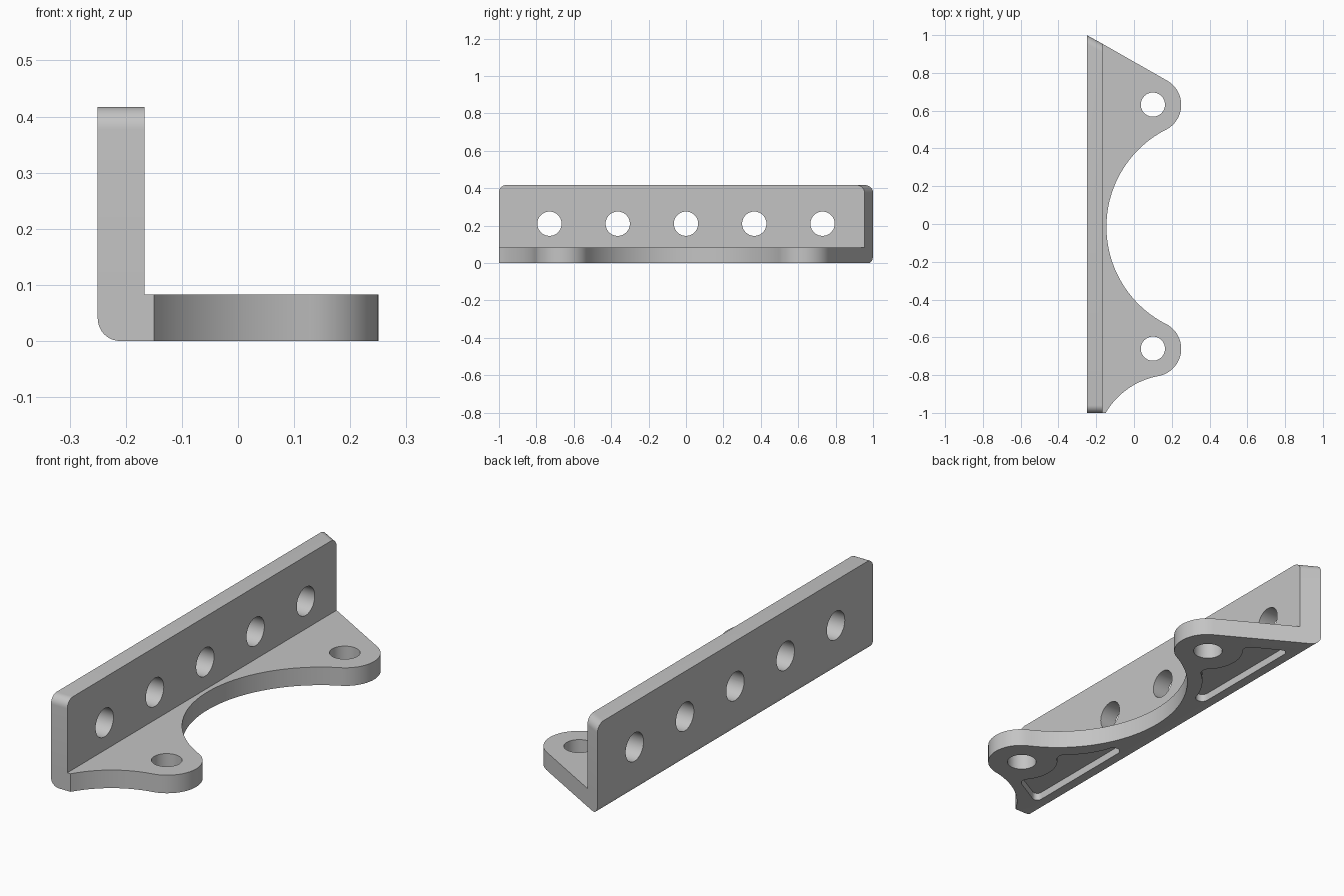
import bpy, bmesh, math
from mathutils import Vector

cube = bpy.data.objects.get("Cube")
if cube:
    bpy.data.objects.remove(cube, do_unlink=True)

THICK, HEIGHT, BACK, INNER = 0.083, 0.417, -0.25, -0.167
END_Y = 0.954      # where the slanted end meets the inner wall face
MIRROR_Y = -0.015  # centre of the large scallop

grey = bpy.data.materials.new("light grey")
grey.use_nodes = True
grey.diffuse_color = (0.55, 0.55, 0.55, 1)
grey.node_tree.nodes["Principled BSDF"].inputs["Base Color"].default_value = (0.55, 0.55, 0.55, 1)


def arc(a, b, c, n):
    """Points on the circle from a through b to c."""
    a, b, c = Vector(a), Vector(b), Vector(c)
    p, q = b - a, c - a
    d = 2 * p.cross(q)
    o = a + Vector((q.y * p.dot(p) - p.y * q.dot(q), p.x * q.dot(q) - q.x * p.dot(p))) / d
    start = math.atan2(*(a - o).yx)
    sweep = (math.atan2(*(c - o).yx) - start) % math.tau
    if d < 0:
        sweep -= math.tau
    r = (a - o).length
    return [o + r * Vector((math.cos(start + sweep * i / n), math.sin(start + sweep * i / n)))
            for i in range(n + 1)]


def join(*runs):
    """Chain point runs, dropping repeated joints."""
    out = []
    for p in (Vector(p) for run in runs for p in run):
        if not out or (p - out[-1]).length > 1e-4:
            out.append(p)
    return out


def finish(bm, name):
    bmesh.ops.recalc_face_normals(bm, faces=bm.faces)
    mesh = bpy.data.meshes.new(name)
    bm.to_mesh(mesh)
    bm.free()
    mesh.materials.append(grey)
    obj = bpy.data.objects.new(name, mesh)
    bpy.context.collection.objects.link(obj)
    return obj


def raise_faces(bm, faces, height):
    new = bmesh.ops.extrude_face_region(bm, geom=faces, use_keep_orig=True)["geom"]
    moved = [g for g in new if isinstance(g, bmesh.types.BMVert)]
    bmesh.ops.translate(bm, verts=moved, vec=(0, 0, height))
    return [g for g in new if isinstance(g, bmesh.types.BMFace)]


# Plan outline: front scallop, front lug, large scallop, back lug, slanted end
outline = join(
    [(INNER, -1)],
    arc((-0.15, -1), (0, -0.852), (0.13, -0.805), 16),
    arc((0.13, -0.805), (0.25, -0.66), (0.18, -0.535), 24),
    arc((0.18, -0.535), (-0.146, MIRROR_Y), (0.18, 0.505), 48),
    arc((0.18, 0.505), (0.25, 0.63), (0.172, 0.761), 24),
    [(INNER, END_Y)])

# Angle bracket: plate and upright wall extruded from a shared plan
bm = bmesh.new()
plan = [bm.verts.new((p.x, p.y, 0)) for p in outline]
back = [bm.verts.new((BACK, y, 0)) for y in (1, -1)]
plate_face = bm.faces.new(plan)
wall_face = bm.faces.new([plan[0], plan[-1], *back])
tops = raise_faces(bm, [plate_face, wall_face], THICK)
wall_top = [f for f in tops if f.calc_center_median().x < INNER]
bmesh.ops.delete(bm, geom=[e for e in bm.edges if not e.link_faces], context='EDGES')
new = bmesh.ops.extrude_face_region(bm, geom=wall_top)["geom"]
bmesh.ops.translate(bm, verts=[g for g in new if isinstance(g, bmesh.types.BMVert)],
                    vec=(0, 0, HEIGHT - THICK))
bmesh.ops.recalc_face_normals(bm, faces=bm.faces)
bmesh.ops.dissolve_limit(bm, angle_limit=0.003, verts=bm.verts, edges=bm.edges)


def is_rounded(e):
    a, b = (v.co for v in e.verts)
    low_back = max(a.z, b.z) < 0.001 and max(a.x, b.x) < BACK + 0.001
    top_end = min(a.z, b.z) > HEIGHT - 0.001 and abs(a.x - b.x) > 0.05
    return low_back or top_end


bmesh.ops.bevel(bm, geom=[e for e in bm.edges if is_rounded(e)], offset=0.04,
                segments=8, profile=0.5, affect='EDGES')
bracket = finish(bm, "angle_bracket")


def cut(cutter):
    cutter.hide_render = True
    mod = bracket.modifiers.new(cutter.name, 'BOOLEAN')
    mod.operation, mod.solver, mod.object = 'DIFFERENCE', 'EXACT', cutter
    bpy.context.view_layer.objects.active = bracket
    bpy.ops.object.modifier_apply(modifier=mod.name)
    bpy.data.objects.remove(cutter, do_unlink=True)


def hole(name, location, radius, tilt=0):
    bm = bmesh.new()
    bmesh.ops.create_cone(bm, cap_ends=True, segments=40, radius1=radius, radius2=radius, depth=0.3)
    obj = finish(bm, name)
    obj.location, obj.rotation_euler = location, (0, tilt, 0)
    bpy.context.view_layer.update()
    cut(obj)


# Five wall holes and a hole in each lug
for i in range(-2, 3):
    hole("wall_hole", (-0.21, 0.365 * i, 0.21), 0.065, math.pi / 2)
for y in (-0.66, 0.632):
    hole("lug_hole", (0.1, y, THICK / 2), 0.064)

# Shallow weight-saving pockets in the underside, mirrored
pocket = join(
    arc((-0.18, 0.30), (-0.155, 0.265), (-0.12, 0.295), 8),
    arc((-0.12, 0.295), (-0.07, 0.39), (0, 0.462), 10),
    arc((0, 0.462), (0.005, 0.49), (-0.02, 0.525), 6),
    arc((-0.02, 0.525), (-0.055, 0.632), (-0.02, 0.73), 12),
    arc((-0.02, 0.73), (-0.013, 0.765), (-0.03, 0.783), 6),
    arc((-0.15, 0.85), (-0.172, 0.847), (-0.18, 0.825), 6))
for flip in (False, True):
    bm = bmesh.new()
    bm.faces.new([bm.verts.new((p.x, 2 * MIRROR_Y - p.y if flip else p.y, -0.1)) for p in pocket])
    raise_faces(bm, bm.faces[:], 0.135)
    cut(finish(bm, "underside_pocket"))

# Smooth curved walls, keep hard edges
bpy.ops.object.select_all(action='DESELECT')
bracket.select_set(True)
bpy.context.view_layer.objects.active = bracket
bpy.ops.object.shade_smooth_by_angle(angle=math.radians(30))
